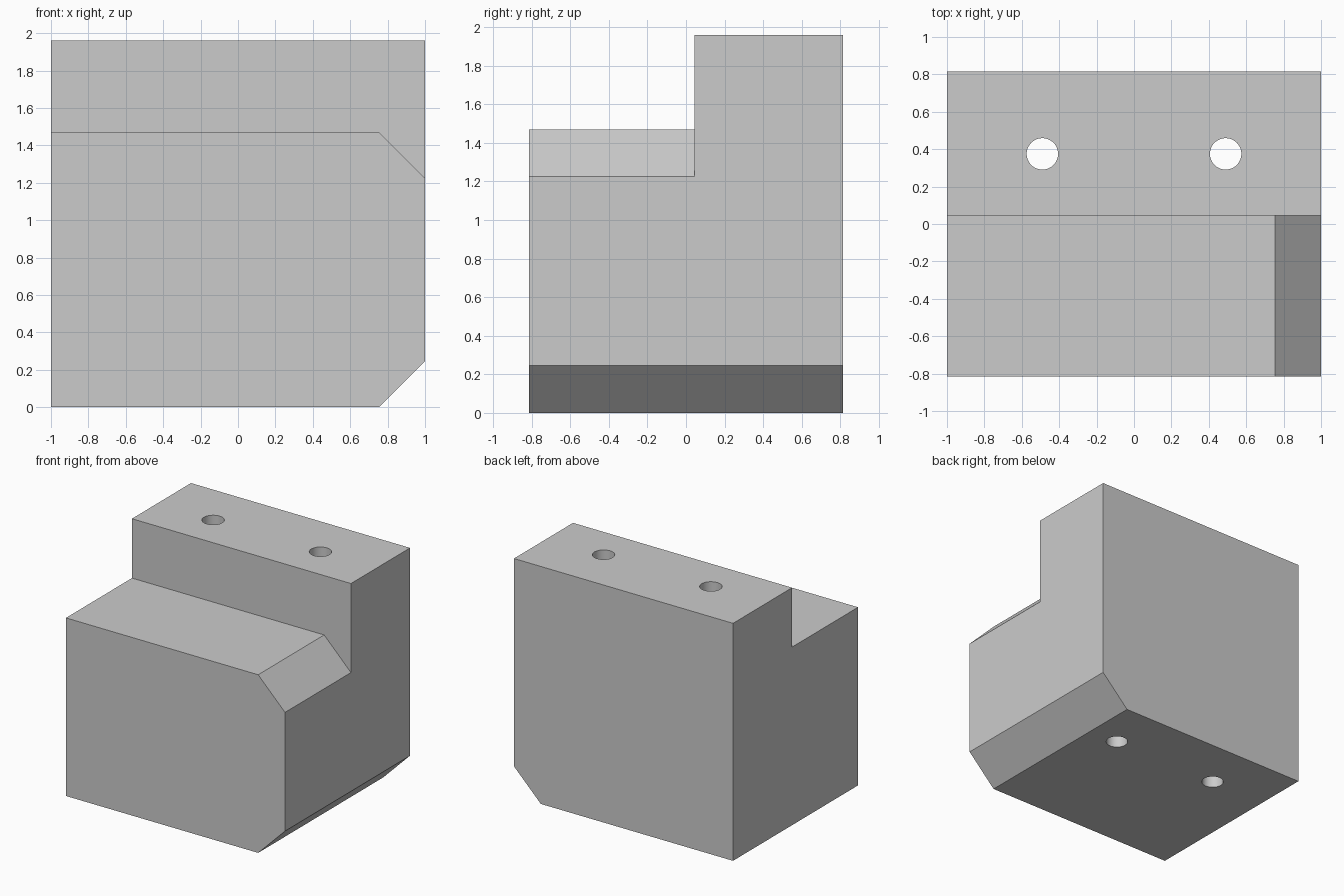
import bpy
import bmesh

cube = bpy.data.objects.get("Cube")
if cube:
    bpy.data.objects.remove(cube, do_unlink=True)

# Main dimensions
HALF_X, HALF_Y, HEIGHT = 1.0, 0.815, 1.96
STEP_Y, STEP_Z, BEVEL = 0.045, 1.47, 0.245
HOLE_X, HOLE_Y, HOLE_R = 0.49, 0.375, 0.084

grey = bpy.data.materials.new("light_grey")
grey.use_nodes = True
grey.diffuse_color = (0.6, 0.6, 0.6, 1)
grey.node_tree.nodes["Principled BSDF"].inputs["Base Color"].default_value = (0.6, 0.6, 0.6, 1)


def extrude_profile(name, points, y0, y1):
    """Solid made from an (x, z) outline swept from y0 to y1."""
    bm = bmesh.new()
    face = bm.faces.new([bm.verts.new((x, y0, z)) for x, z in points])
    swept = bmesh.ops.extrude_face_region(bm, geom=[face])["geom"]
    verts = [v for v in swept if isinstance(v, bmesh.types.BMVert)]
    bmesh.ops.translate(bm, verts=verts, vec=(0, y1 - y0, 0))
    bmesh.ops.recalc_face_normals(bm, faces=bm.faces)
    mesh = bpy.data.meshes.new(name)
    bm.to_mesh(mesh)
    bm.free()
    mesh.materials.append(grey)
    obj = bpy.data.objects.new(name, mesh)
    bpy.context.collection.objects.link(obj)
    return obj


def cut(body, cutter):
    """Subtract the cutter from the body and discard it."""
    mod = body.modifiers.new("cut", "BOOLEAN")
    mod.operation = "DIFFERENCE"
    mod.solver = "EXACT"
    mod.object = cutter
    bpy.ops.object.select_all(action="DESELECT")
    bpy.context.view_layer.objects.active = body
    body.select_set(True)
    bpy.ops.object.modifier_apply(modifier=mod.name)
    bpy.data.objects.remove(cutter, do_unlink=True)


# Full block with the lower left edge chamfered
block = extrude_profile("stepped_block", [
    (-HALF_X, 0), (HALF_X - BEVEL, 0), (HALF_X, BEVEL),
    (HALF_X, HEIGHT), (-HALF_X, HEIGHT)], -HALF_Y, HALF_Y)

# Front step, whose floor slopes down along the left edge
over = 0.1
cut(block, extrude_profile("step_cutter", [
    (-HALF_X - over, STEP_Z), (HALF_X - BEVEL, STEP_Z),
    (HALF_X + over, STEP_Z - BEVEL - over),
    (HALF_X + over, HEIGHT + over), (-HALF_X - over, HEIGHT + over)],
    -HALF_Y - over, STEP_Y))

# Two vertical through holes in the tall rear part
for side in (-1, 1):
    bpy.ops.mesh.primitive_cylinder_add(
        vertices=48, radius=HOLE_R, depth=HEIGHT + 2 * over,
        location=(side * HOLE_X, HOLE_Y, HEIGHT / 2))
    drill = bpy.context.object
    drill.name = "hole_cutter"
    drill.data.materials.append(grey)
    cut(block, drill)

# Smooth hole walls, crisp block edges
bpy.ops.object.shade_smooth_by_angle()
